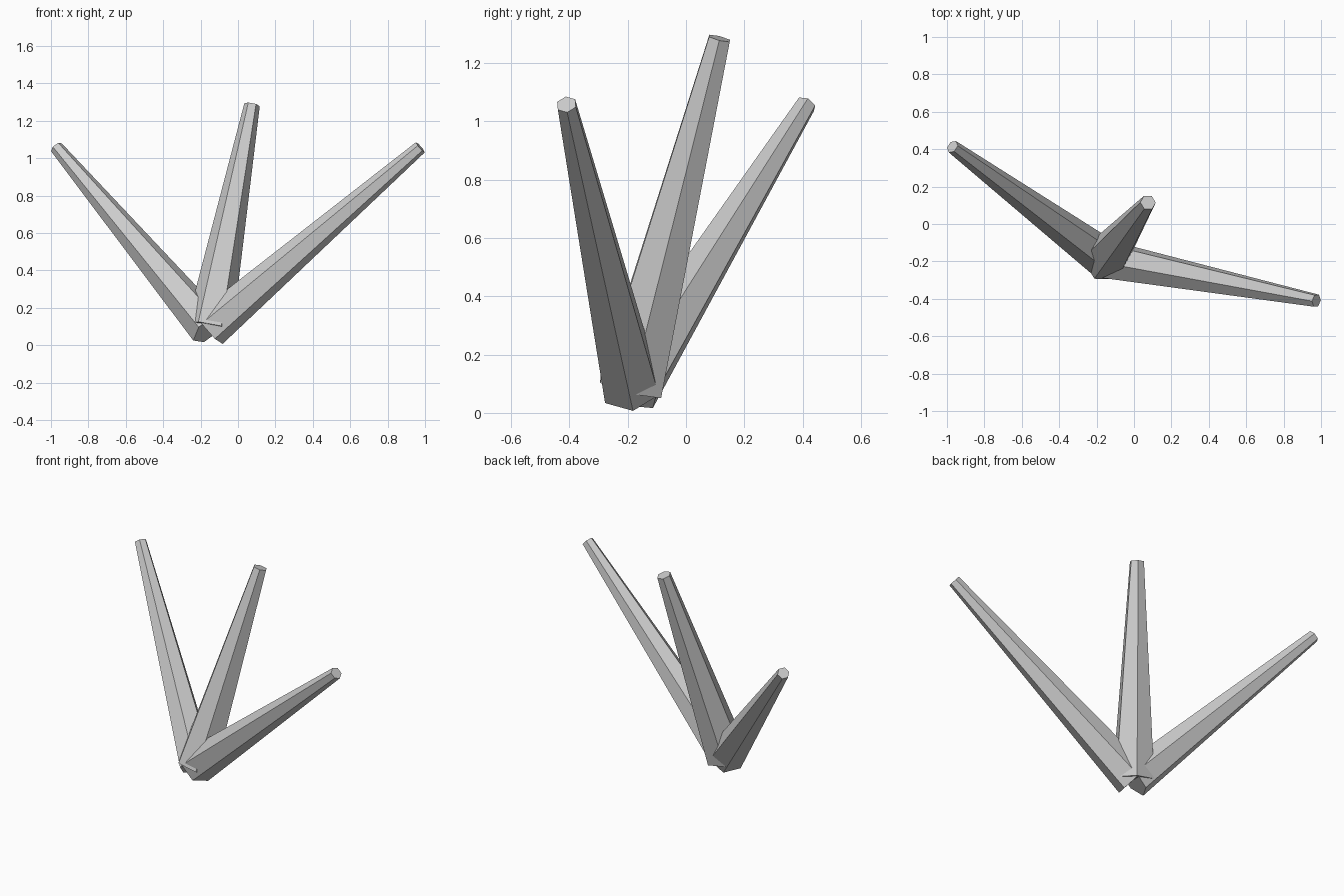
import bpy
import bmesh
from mathutils import Matrix, Vector

cube = bpy.data.objects.get("Cube")
if cube:
    bpy.data.objects.remove(cube, do_unlink=True)

# One plain grey for every spike
grey = bpy.data.materials.new("light_grey")
grey.use_nodes = True
colour = (0.6, 0.6, 0.6, 1)
grey.diffuse_color = colour
grey.node_tree.nodes["Principled BSDF"].inputs["Base Color"].default_value = colour


def spike(name, base, tip, base_radius, tip_radius):
    """Tapered six-sided shaft running from base to tip."""
    base, tip = Vector(base), Vector(tip)
    axis = tip - base
    turn = Vector((0, 0, 1)).rotation_difference(axis).to_matrix().to_4x4()
    # The cone starts with a corner on +y; a quarter turn puts it on +x
    place = Matrix.Translation((base + tip) / 2) @ turn @ Matrix.Rotation(1.5707963, 4, "Z")
    bm = bmesh.new()
    bmesh.ops.create_cone(bm, cap_ends=True, segments=6, radius1=base_radius,
                          radius2=tip_radius, depth=axis.length)
    # Make sure one corner lies on the local x axis whatever the start angle
    first = max(bm.verts, key=lambda v: abs(v.co.y))
    if abs(first.co.x) > 0.01:
        place = place @ Matrix.Rotation(-1.5707963, 4, "Z")
    bm.transform(place)
    mesh = bpy.data.meshes.new(name)
    bm.to_mesh(mesh)
    bm.free()
    mesh.materials.append(grey)
    obj = bpy.data.objects.new(name, mesh)
    bpy.context.collection.objects.link(obj)
    return obj


# Three spikes fanning out from one root
root = (-0.153, -0.189, 0.088)
spike("middle_spike", root, (0.075, 0.115, 1.285), 0.125, 0.042)
spike("left_spike", root, (0.975, -0.41, 1.058), 0.108, 0.036)
spike("right_spike", root, (-0.971, 0.413, 1.058), 0.108, 0.036)
